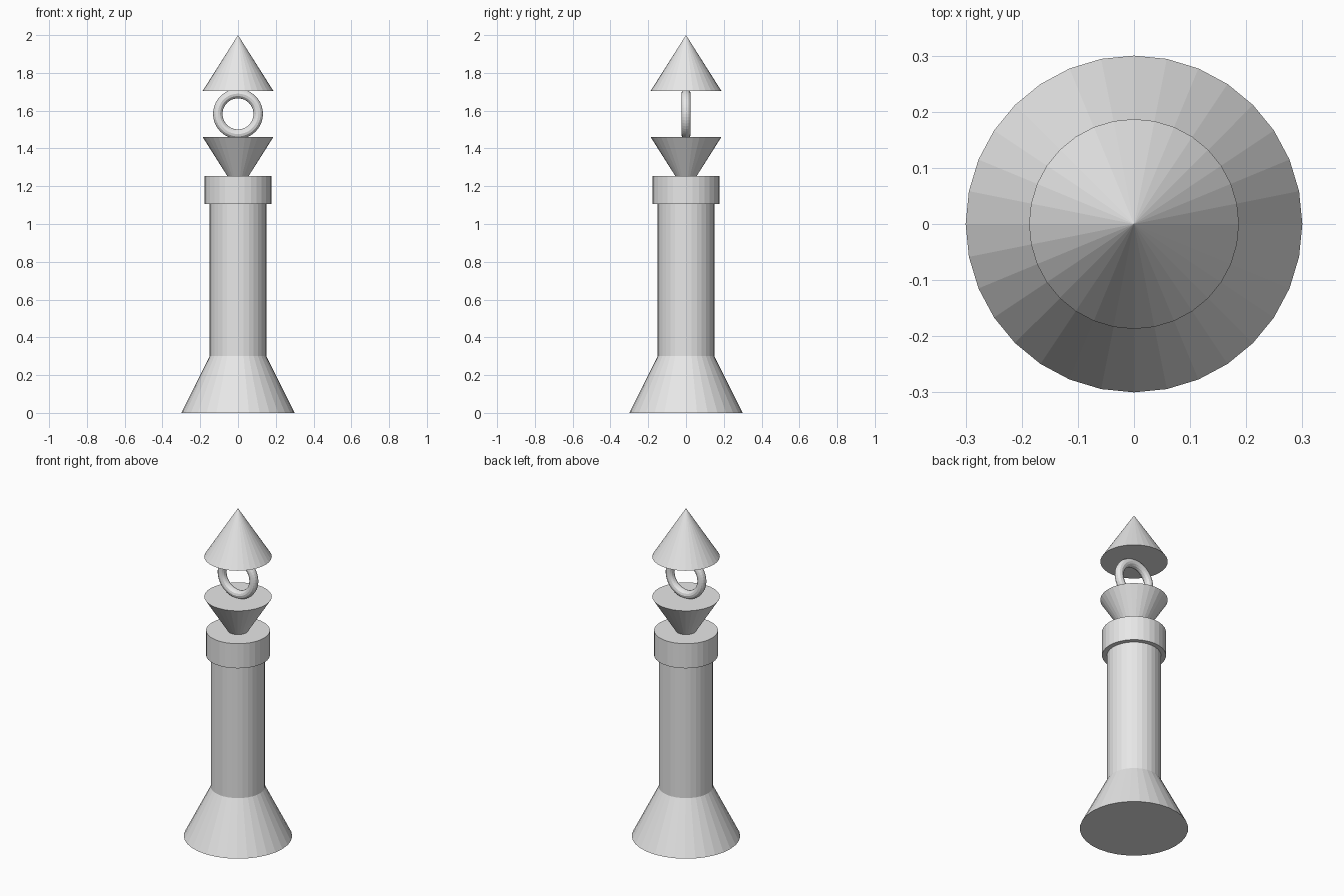
import bpy
from math import pi

cube = bpy.data.objects.get("Cube")
if cube:
    bpy.data.objects.remove(cube, do_unlink=True)

# Single plain stone colour
STONE = (0.8, 0.8, 0.8, 1.0)
stone = bpy.data.materials.new("light_grey")
stone.use_nodes = True
stone.diffuse_color = STONE
stone.node_tree.nodes["Principled BSDF"].inputs["Base Color"].default_value = STONE


def finish(name):
    obj = bpy.context.object
    obj.name = name
    obj.data.name = name
    obj.data.materials.append(stone)
    return obj


def frustum(name, bottom, top, r_bottom, r_top):
    """Flat-faced round part between two heights."""
    bpy.ops.mesh.primitive_cone_add(
        vertices=32, radius1=r_bottom, radius2=r_top,
        depth=top - bottom, location=(0, 0, (bottom + top) / 2))
    return finish(name)


# Tower: flared foot, shaft and collar
frustum("flared_base", 0, 0.3, 0.3, 0.15)
frustum("column", 0.3, 1.12, 0.15, 0.15)
frustum("collar", 1.105, 1.255, 0.177, 0.177)

# Inverted cone whose tip sinks into the collar
frustum("inverted_cone", 1.165, 1.46, 0, 0.187)

# Upright ring, facing the front
bpy.ops.mesh.primitive_torus_add(
    major_segments=48, minor_segments=12, major_radius=0.107,
    minor_radius=0.025, location=(0, 0, 1.583), rotation=(pi / 2, 0, 0))
finish("ring")

# Pointed roof
frustum("roof_cone", 1.705, 2, 0.187, 0)
